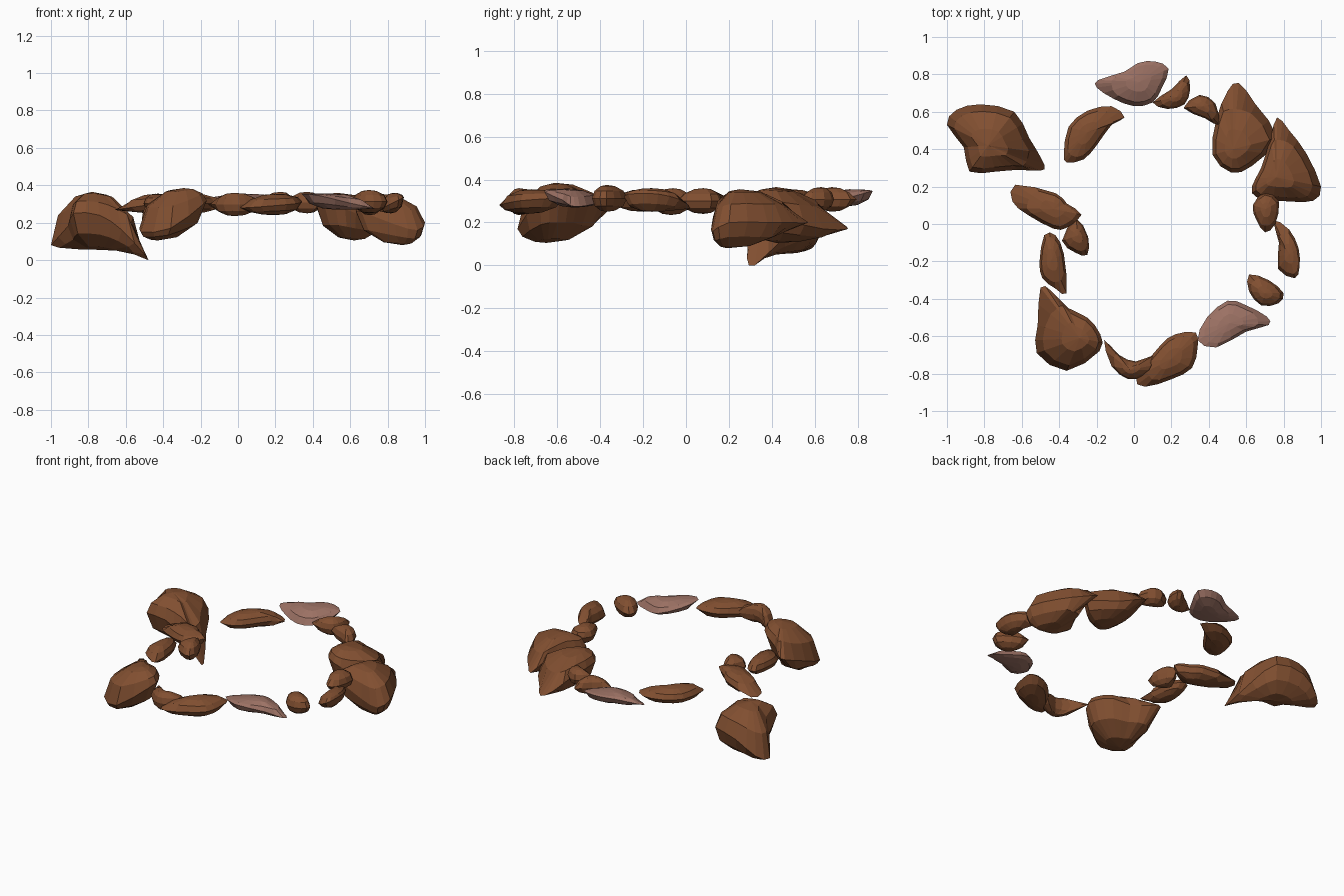
import bpy, bmesh
from math import sin, cos, radians
from mathutils import Vector


def material(name, colour):
    m = bpy.data.materials.new(name)
    m.diffuse_color = colour
    return m


BROWN = material("brown_rock", (0.22, 0.078, 0.03, 1))
PALE = material("pale_rock", (0.34, 0.17, 0.13, 1))


def resample(points):
    """Closed curve through the points with one rounded midpoint per edge."""
    n, out = len(points), []
    for i in range(n):
        a, b, c, d = (points[(i + k) % n] for k in (-1, 0, 1, 2))
        out += [b, (9 * (b + c) - a - d) / 16]
    return out


def rock(name, rim, top, bottom, slope=(0, 0), mat=BROWN):
    """Faceted stone: a widest rim domed up to one peak and down to another.
    Flat rims (x, y) get their height from the mean of the peaks and a slope."""
    top, bottom = Vector(top), Vector(bottom)
    mid = (top + bottom) / 2
    pts = [Vector(p) if len(p) == 3 else
           Vector((*p, mid.z + slope[0] * (p[0] - mid.x) + slope[1] * (p[1] - mid.y)))
           for p in rim]
    pts = resample(pts)
    n = len(pts)
    bm = bmesh.new()

    def ring(peak, angle):
        # Long tips are pulled in above and below the rim, leaving thin tails
        s, h = cos(radians(angle)), sin(radians(angle))
        dist = [(p - peak).to_2d().length for p in pts]
        cap = 1.2 * sum(dist) / n
        verts = []
        for p, d in zip(pts, dist):
            k = s * (min(1, cap / d) if angle else 1)
            verts.append(bm.verts.new((peak.x + (p.x - peak.x) * k,
                                       peak.y + (p.y - peak.y) * k,
                                       p.z + (peak.z - p.z) * h)))
        return verts

    rings = [ring(bottom, 66), ring(bottom, 34), ring(bottom, 0), ring(top, 34), ring(top, 66)]
    for lo, hi in zip(rings, rings[1:]):
        for i in range(n):
            j = (i + 1) % n
            bm.faces.new((lo[i], lo[j], hi[j], hi[i]))
    for r, peak in ((rings[0], bottom), (rings[-1], top)):
        v = bm.verts.new(peak)
        for i in range(n):
            bm.faces.new((r[i], r[(i + 1) % n], v))
    bmesh.ops.recalc_face_normals(bm, faces=bm.faces)
    me = bpy.data.meshes.new(name)
    bm.to_mesh(me)
    bm.free()
    me.materials.append(mat)
    ob = bpy.data.objects.new(name, me)
    bpy.context.collection.objects.link(ob)
    return ob


# Four large boulders, rims dipping to their low tips
rock("boulder_back_left",
     [(-1, .53, .08), (-.95, .61, .11), (-.82, .64, .2), (-.64, .6, .22), (-.56, .46, .13),
      (-.48, .32, .0), (-.5, .285, .03), (-.62, .29, .16), (-.74, .28, .24), (-.88, .28, .25), (-.91, .41, .18)],
     (-.78, .42, .365), (-.74, .47, .055))
rock("boulder_front_left",
     [(-.5, -.34, .28), (-.44, -.36, .28), (-.35, -.45, .29), (-.25, -.5, .32), (-.18, -.59, .32), (-.185, -.68, .3),
      (-.36, -.785, .17), (-.52, -.69, .15), (-.515, -.54, .2)],
     (-.29, -.61, .385), (-.43, -.65, .105))
rock("boulder_right",
     [(.63, .2, .26), (.68, .3, .29), (.73, .46, .25), (.765, .57, .2), (.83, .5, .2), (.92, .38, .2),
      (1, .2, .2), (.96, .125, .16), (.84, .12, .19), (.66, .14, .26)],
     (.76, .25, .355), (.88, .19, .08))
rock("boulder_back_right",
     [(.42, .37, .29), (.44, .56, .27), (.5, .71, .2), (.56, .755, .17), (.65, .64, .17),
      (.765, .46, .21), (.63, .31, .25), (.52, .275, .29)],
     (.53, .4, .36), (.62, .42, .105))

# Left side stones
rock("stone_left_back",
     [(-.65, .12), (-.635, .21), (-.42, .165), (-.36, .11), (-.28, .05), (-.36, -.02), (-.43, -.025), (-.57, .05)],
     (-.43, .08, .355), (-.43, .07, .25), (.15, 0))
rock("stone_left_small",
     [(-.385, -.09), (-.31, .03), (-.245, -.07), (-.25, -.165), (-.31, -.155)],
     (-.3, -.06, .36), (-.3, -.07, .235))
rock("stone_left_front",
     [(-.505, -.2), (-.48, -.06), (-.42, -.06), (-.375, -.16), (-.36, -.37), (-.42, -.345), (-.49, -.29)],
     (-.44, -.19, .355), (-.43, -.2, .25))

# Front stones
rock("stone_front_curved",
     [(-.16, -.62), (-.08, -.7), (.01, -.735), (.11, -.7), (.13, -.75), (.05, -.81), (-.03, -.83), (-.12, -.76)],
     (-.02, -.78, .36), (-.02, -.78, .235))
rock("stone_front",
     [(.14, -.65), (.22, -.59), (.33, -.58), (.34, -.66), (.31, -.77), (.2, -.83), (.06, -.87), (.01, -.82)],
     (.2, -.72, .355), (.2, -.74, .24), (.06, .06))
rock("pale_stone_front",
     [(.34, -.62), (.39, -.5), (.5, -.41), (.6, -.435), (.71, -.495), (.72, -.54), (.6, -.575), (.44, -.66)],
     (.51, -.53, .355), (.52, -.53, .27), (-.17, -.14), PALE)

# Right side stones
rock("stone_right_small",
     [(.615, -.27), (.72, -.3), (.8, -.37), (.77, -.425), (.68, -.435), (.615, -.36)],
     (.7, -.37, .375), (.7, -.37, .25))
rock("stone_right",
     [(.745, .02), (.83, -.03), (.88, -.13), (.885, -.23), (.86, -.29), (.77, -.24), (.775, -.1)],
     (.83, -.16, .36), (.82, -.16, .25), (.5, 0))
rock("stone_right_back",
     [(.635, .1), (.7, .17), (.775, .12), (.755, 0), (.7, -.045), (.655, .02)],
     (.705, .08, .36), (.705, .08, .24))

# Back stones
rock("stone_back_right",
     [(.265, .62), (.35, .69), (.435, .645), (.455, .53), (.38, .565)],
     (.37, .63, .365), (.37, .62, .25))
rock("stone_back_small",
     [(.1, .65), (.2, .72), (.28, .795), (.3, .72), (.27, .64), (.18, .615)],
     (.23, .68, .365), (.23, .68, .25))
rock("pale_stone_back",
     [(-.2, .73), (-.19, .77), (-.05, .815), (.02, .86), (.11, .87), (.185, .83), (.15, .73), (.1, .65), (0, .63), (-.11, .67)],
     (.03, .76, .355), (.03, .75, .275), (.0, .28), PALE)
rock("stone_back_left",
     [(-.375, .38), (-.35, .52), (-.25, .605), (-.12, .63), (-.05, .57), (-.12, .53), (-.2, .42), (-.27, .345), (-.36, .33)],
     (-.25, .49, .355), (-.25, .49, .25))
